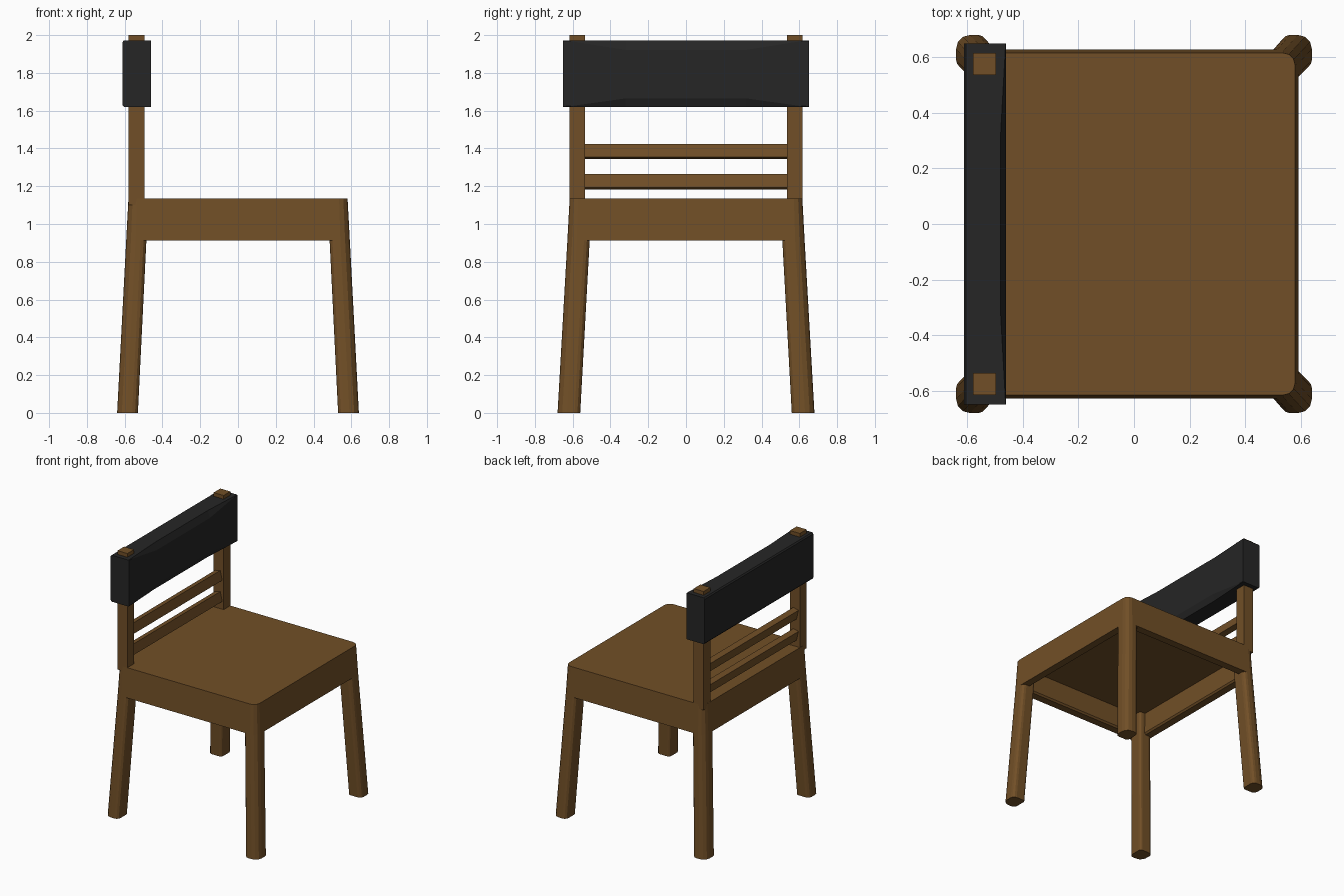
import bpy, bmesh
from math import sin, cos, pi, radians

if "Cube" in bpy.data.objects:
    bpy.data.objects.remove(bpy.data.objects["Cube"])


def material(name, rgb):
    m = bpy.data.materials.new(name)
    m.diffuse_color = (*rgb, 1)
    m.use_nodes = True
    m.node_tree.nodes["Principled BSDF"].inputs["Base Color"].default_value = m.diffuse_color
    return m


WOOD = material("wood", (0.165, 0.078, 0.02))
DARK = material("dark_cover", (0.019, 0.019, 0.019))


def loft(name, rings, mat):
    """Skin a list of equal-length rings and cap both ends."""
    bm = bmesh.new()
    vs = [[bm.verts.new(p) for p in r] for r in rings]
    n = len(vs[0])
    for a, b in zip(vs, vs[1:]):
        for i in range(n):
            j = (i + 1) % n
            bm.faces.new((a[i], a[j], b[j], b[i]))
    bm.faces.new(vs[0][::-1])
    bm.faces.new(vs[-1])
    bmesh.ops.recalc_face_normals(bm, faces=bm.faces)
    me = bpy.data.meshes.new(name)
    bm.to_mesh(me)
    bm.free()
    me.materials.append(mat)
    ob = bpy.data.objects.new(name, me)
    bpy.context.collection.objects.link(ob)
    return ob


def rounded_rect(x0, x1, y0, y1, z, radii, seg=3):
    """Ring of a rounded rectangle; radii start at +x+y and go round."""
    pts = []
    corners = [(x1, y1, -1, -1), (x0, y1, 1, -1), (x0, y0, 1, 1), (x1, y0, -1, 1)]
    for k, (x, y, sx, sy) in enumerate(corners):
        r = radii[k]
        for s in range(seg + 1):
            a = (k + s / seg) * pi / 2
            pts.append((x + sx * r + r * cos(a), y + sy * r + r * sin(a), z))
    return pts


def box(name, size, loc, mat, tilt=0):
    hx, hy, hz = (s / 2 for s in size)
    rings = [[(x, y, z) for x, y in ((-hx, -hy), (hx, -hy), (hx, hy), (-hx, hy))]
             for z in (-hz, hz)]
    ob = loft(name, rings, mat)
    ob.location = loc
    ob.rotation_euler.y = tilt
    return ob


# Seat with flared apron, hollow underneath
def seat_ring(hx, hy, z, r):
    return rounded_rect(-hx, hx, -hy, hy, z, [r] * 4)


loft("seat", [
    seat_ring(0.525, 0.56, 1.08, 0.02),
    seat_ring(0.525, 0.56, 0.925, 0.02),
    seat_ring(0.535, 0.57, 0.912, 0.02),
    seat_ring(0.592, 0.628, 0.912, 0.05),
    seat_ring(0.58, 0.616, 1.135, 0.045),
], WOOD)

# Splayed legs, strongly rounded on the outer corner
LEG = [(0.530, 0.640, 0.560, 0.680, 0.0),
       (0.485, 0.592, 0.510, 0.628, 0.912),
       (0.478, 0.565, 0.503, 0.600, 1.10)]
for sx, fore in ((1, "front"), (-1, "back")):
    for sy, side in ((1, "left"), (-1, "right")):
        rings = [[(x * sx, y * sy, z) for x, y, z in
                  rounded_rect(*d, [0.05, 0.03, 0.02, 0.03])] for d in LEG]
        loft(f"{fore}_{side}_leg", rings, WOOD)

# Back posts rising through the backrest
for sy, side in ((1, "left"), (-1, "right")):
    box(f"{side}_back_post", (0.083, 0.08, 0.9), (-0.5375, sy * 0.576, 1.55), WOOD)

# Two slats, leaning back slightly
for i, z in enumerate((1.224, 1.384)):
    box(f"slat_{i + 1}", (0.045, 1.09, 0.073), (-0.5375, 0, z), WOOD, radians(-13))


# Padded backrest: front edges pinched away from the ends
def rest_ring(y, top, low, inset):
    b, f = -0.612, -0.46
    return [(b, y, 1.63), (b + 0.008, y, 1.62), (f - inset, y, 1.62),
            (f, y, 1.62 + low), (f, y, 1.972 - top), (f - inset, y, 1.972),
            (b + 0.008, y, 1.972), (b, y, 1.962)]


loft("backrest", [
    rest_ring(-0.65, 0.003, 0.003, 0.002),
    rest_ring(-0.61, 0.004, 0.004, 0.004),
    rest_ring(-0.32, 0.05, 0.045, 0.02),
    rest_ring(0.32, 0.05, 0.045, 0.02),
    rest_ring(0.61, 0.004, 0.004, 0.004),
    rest_ring(0.65, 0.003, 0.003, 0.002),
], DARK)
